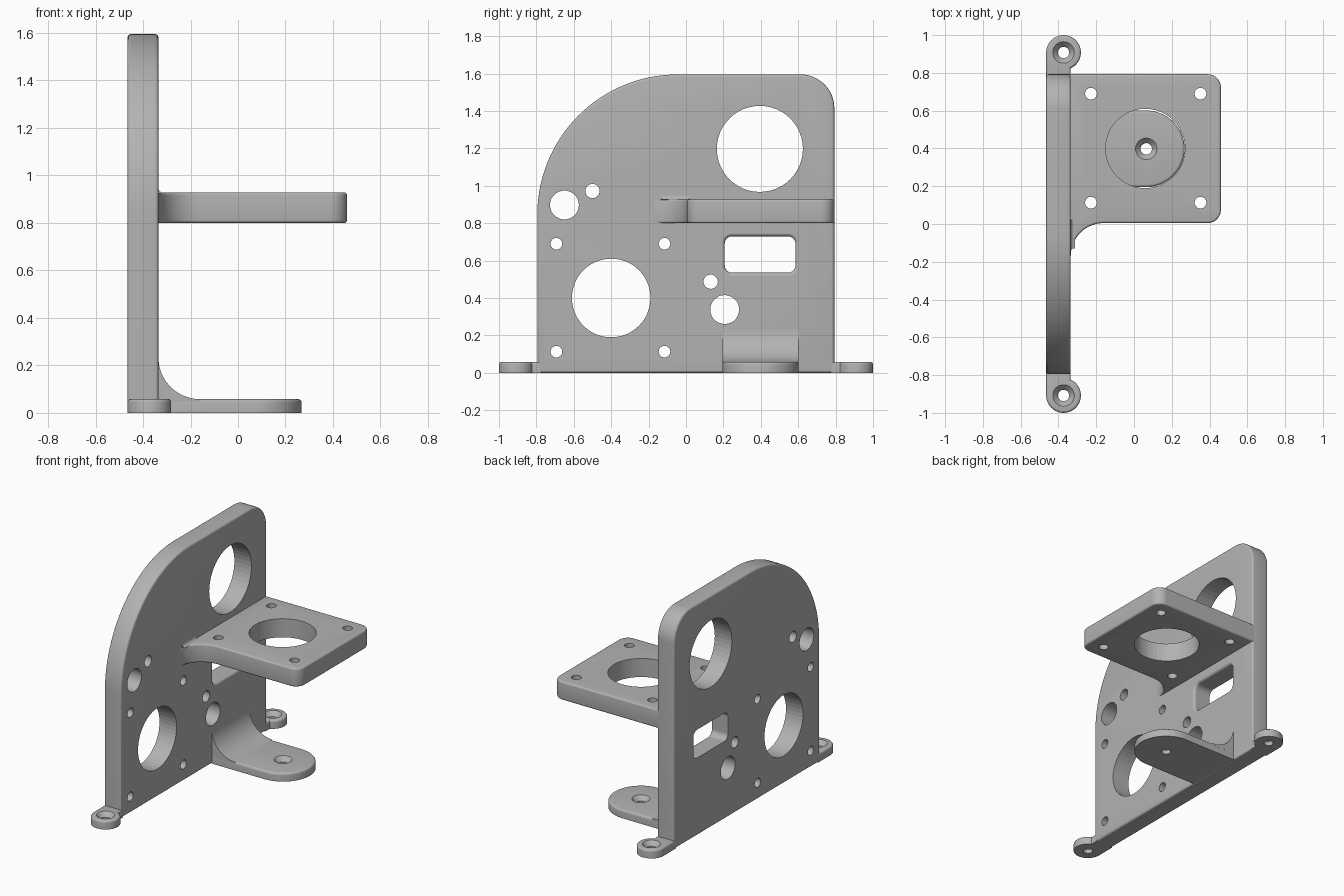
import bpy, bmesh
from math import sin, cos, pi, radians

if "Cube" in bpy.data.objects:
    bpy.data.objects.remove(bpy.data.objects["Cube"], do_unlink=True)

grey = bpy.data.materials.new("plain grey")
grey.use_nodes = True
grey.diffuse_color = (0.45, 0.45, 0.45, 1)
grey.node_tree.nodes["Principled BSDF"].inputs["Base Color"].default_value = (0.45, 0.45, 0.45, 1)

PLACE = {"x": lambda u, v, d: (d, u, v),
         "y": lambda u, v, d: (u, d, v),
         "z": lambda u, v, d: (u, v, d)}


def arc(u, v, r, start, end, n=16):
    angles = [radians(start + (end - start) * i / n) for i in range(n + 1)]
    return [(u + r * cos(a), v + r * sin(a)) for a in angles]


def rounded_rect(u0, u1, v0, v1, r):
    return (arc(u1 - r, v1 - r, r, 0, 90, 8) + arc(u0 + r, v1 - r, r, 90, 180, 8)
            + arc(u0 + r, v0 + r, r, 180, 270, 8) + arc(u1 - r, v0 + r, r, 270, 360, 8))


def loft(name, rings, axis, bevel=0, low=True, high=True):
    """Stack (outline, depth) rings along an axis, cap them and round the rims."""
    bm = bmesh.new()
    loops = [[bm.verts.new(PLACE[axis](u, v, d)) for u, v in pts] for pts, d in rings]
    caps = [bm.faces.new(loops[0]), bm.faces.new(loops[-1])]
    for a, b in zip(loops, loops[1:]):
        for i in range(len(a)):
            j = (i + 1) % len(a)
            bm.faces.new((a[i], a[j], b[j], b[i]))
    bmesh.ops.recalc_face_normals(bm, faces=bm.faces)
    if bevel:
        rims = [e for cap, on in zip(caps, (low, high)) if on for e in cap.edges]
        bmesh.ops.bevel(bm, geom=rims, offset=bevel, segments=4, profile=0.5,
                        affect="EDGES", clamp_overlap=False)
    mesh = bpy.data.meshes.new(name)
    bm.to_mesh(mesh)
    bm.free()
    mesh.materials.append(grey)
    ob = bpy.data.objects.new(name, mesh)
    bpy.context.collection.objects.link(ob)
    return ob


def prism(name, pts, axis, d0, d1, **kw):
    return loft(name, [(pts, d0), (pts, d1)], axis, **kw)


def cut(ob, cutter):
    cutter.hide_render = True
    cutter.hide_set(True)
    mod = ob.modifiers.new("cut", "BOOLEAN")
    mod.operation = "DIFFERENCE"
    mod.solver = "EXACT"
    mod.object = cutter


def drill(ob, axis, u, v, r, d0, d1):
    pts = arc(u, v, r, 0, 360, 48)[:-1]
    cut(ob, prism(ob.name + "_hole_cutter", pts, axis, d0, d1))


def countersink(ob, x, y, top):
    sizes = [(0.03, -0.1), (0.03, top - 0.03), (0.057, top), (0.057, top + 0.1)]
    rings = [(arc(x, y, r, 0, 360, 40)[:-1], z) for r, z in sizes]
    cut(ob, loft(ob.name + "_screw_cutter", rings, "z"))


BACK, FACE = -0.465, -0.335  # the two sides of the upright plate

# Upright plate with a large rounded shoulder
outline = ([(-0.795, 0), (0.793, 0)] + arc(0.613, 1.415, 0.18, 0, 90)
           + arc(-0.045, 0.845, 0.75, 90, 180, 32))
outline[-17 - 16:] = [(u, min(v, 1.595)) for u, v in outline[-17 - 16:]]
plate = prism("upright_plate", outline, "x", BACK, FACE, bevel=0.014)
for y, z, r in [(-0.4, 0.4, 0.21), (0.395, 1.197, 0.23), (-0.65, 0.897, 0.077),
                (-0.5, 0.972, 0.038), (0.132, 0.487, 0.038), (0.207, 0.338, 0.077)]:
    drill(plate, "x", y, z, r, -0.6, -0.2)
for y in (-0.693, -0.115):
    for z in (0.113, 0.69):
        drill(plate, "x", y, z, 0.031, -0.6, -0.2)

# Window with a softly flared edge on the shelf side
rings = [(rounded_rect(0.207, 0.585, 0.535, 0.73, 0.04), -0.6)]
for i in range(6):
    a = i / 5 * pi / 2
    g = 0.018 * (1 - cos(a))
    rings.append((rounded_rect(0.207 - g, 0.585 + g, 0.535 - g, 0.73 + g, 0.04 + g),
                  FACE - 0.018 + 0.018 * sin(a)))
rings.append((rings[-1][0], -0.2))
cut(plate, loft("window_cutter", rings, "x"))

# Shelf with a curved gusset on its front edge
outline = ([(FACE - 0.012, 0.793)] + arc(0.39, 0.723, 0.07, 90, 0)
           + arc(0.39, 0.075, 0.07, 0, -90)
           + arc(-0.16, -0.17, 0.175, 90, 180) + [(FACE - 0.012, -0.17)])
shelf = prism("motor_shelf", outline, "z", 0.8, 0.928, bevel=0.012)
drill(shelf, "z", 0.06, 0.4, 0.21, 0.6, 1.1)
for x in (-0.228, 0.352):
    for y in (0.113, 0.69):
        drill(shelf, "z", x, y, 0.031, 0.6, 1.1)

# Small blend where the gusset meets the plate
blend = arc(FACE + 0.022, 0.948, 0.022, 180, 270, 6) + [(FACE, 0.924)]
gusset_blend = prism("gusset_blend", blend, "y", -0.13, 0.02)

# Foot tongue and the curved web joining it to the plate
outline = [(FACE - 0.005, 0.195)] + arc(0.065, 0.398, 0.203, -90, 90, 32) + [(FACE - 0.005, 0.601)]
foot = prism("foot_tongue", outline, "z", 0, 0.058, bevel=0.015, low=False)
countersink(foot, 0.065, 0.398, 0.058)
curve = arc(-0.16, 0.233, 0.175, 180, 270, 20)
web = prism("foot_web", curve + [(-0.16, 0.045), (FACE - 0.005, 0.045), (FACE - 0.005, 0.233)],
            "y", 0.195, 0.601)

# Screw ears at both ends of the plate
ears = []
for side, label in ((-1, "front"), (1, "back")):
    pts = [(BACK, 0.775)] + arc(-0.373, 0.908, 0.092, 180, -65.6, 32) + [(FACE, 0.775)]
    ear = prism(label + "_screw_ear", [(x, side * y) for x, y in pts], "z", 0, 0.058,
                bevel=0.013, low=False)
    countersink(ear, -0.373, side * 0.908, 0.058)
    ears.append(ear)

# Smooth shading with crisp edges
bpy.ops.object.select_all(action="DESELECT")
for ob in [plate, shelf, gusset_blend, foot, web] + ears:
    ob.select_set(True)
    bpy.context.view_layer.objects.active = ob
bpy.ops.object.shade_smooth_by_angle(angle=radians(32))
